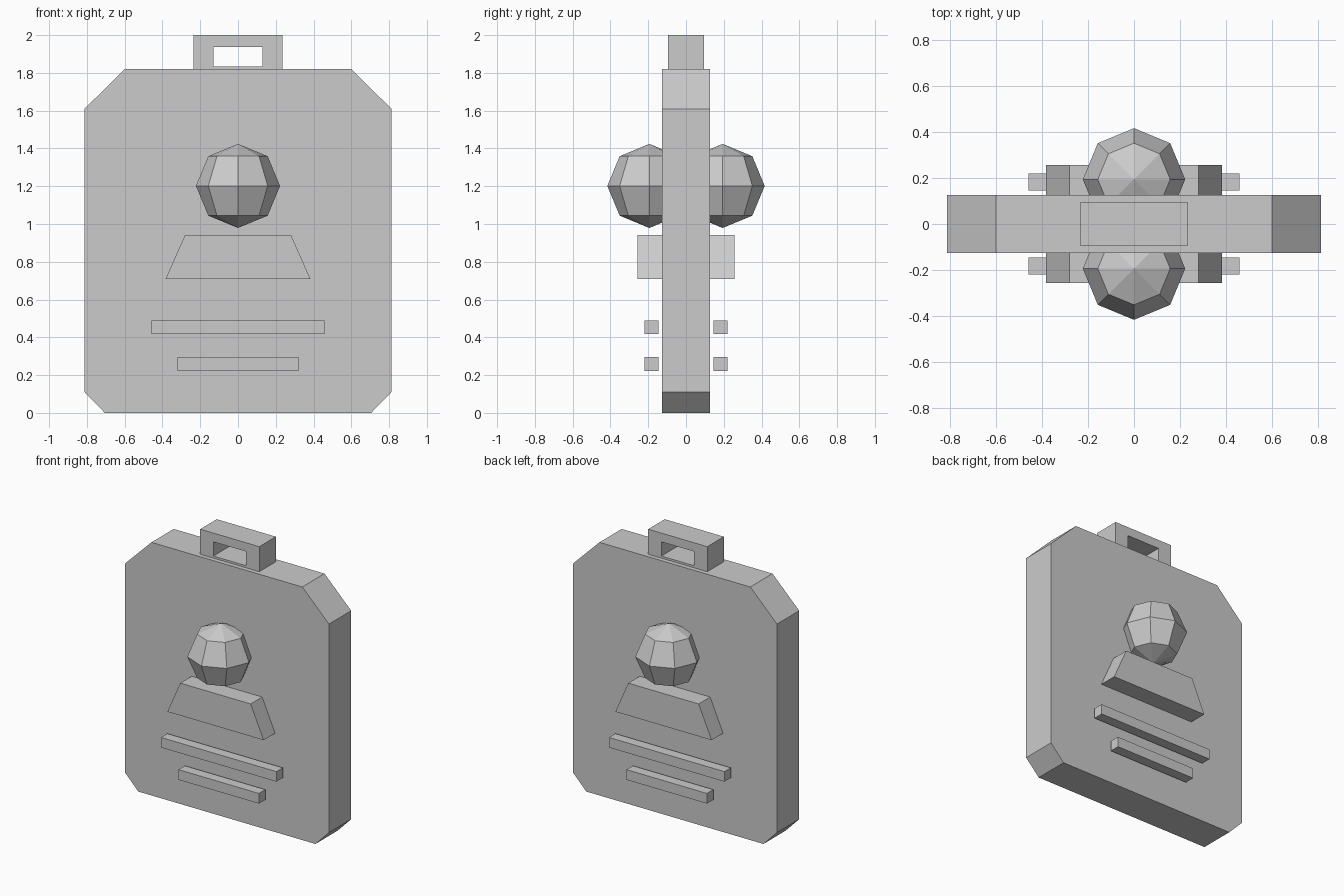
import bpy, bmesh

if "Cube" in bpy.data.objects:
    bpy.data.objects.remove(bpy.data.objects["Cube"])

grey = bpy.data.materials.new("plain grey")
grey.diffuse_color = (0.6, 0.6, 0.6, 1)
grey.use_nodes = True
grey.node_tree.nodes["Principled BSDF"].inputs["Base Color"].default_value = grey.diffuse_color


def finish(name, bm):
    bmesh.ops.recalc_face_normals(bm, faces=bm.faces[:])
    mesh = bpy.data.meshes.new(name)
    bm.to_mesh(mesh)
    bm.free()
    mesh.materials.append(grey)
    obj = bpy.data.objects.new(name, mesh)
    bpy.context.collection.objects.link(obj)
    return obj


def prism(name, profile, y0, y1):
    """Extrude an x-z profile from y0 to y1."""
    bm = bmesh.new()
    a = [bm.verts.new((x, y0, z)) for x, z in profile]
    b = [bm.verts.new((x, y1, z)) for x, z in profile]
    bm.faces.new(a)
    bm.faces.new(b[::-1])
    n = len(profile)
    for i in range(n):
        j = (i + 1) % n
        bm.faces.new((a[i], a[j], b[j], b[i]))
    return finish(name, bm)


def rect(w, z0, z1):
    return [(-w, z0), (w, z0), (w, z1), (-w, z1)]


def frame(name, outer, inner, d):
    """Rectangular frame with an open window, depth -d to d."""
    bm = bmesh.new()
    loops = [[bm.verts.new((x, y, z)) for x, z in p]
             for p, y in ((outer, -d), (outer, d), (inner, d), (inner, -d))]
    for k in range(4):
        a, b = loops[k], loops[(k + 1) % 4]
        for i in range(4):
            j = (i + 1) % 4
            bm.faces.new((a[i], a[j], b[j], b[i]))
    return finish(name, bm)


# Card body with clipped corners
right = [(0.705, 0), (0.812, 0.11), (0.812, 1.61), (0.60, 1.82)]
prism("card_body", right + [(-x, z) for x, z in reversed(right)], -0.126, 0.126)

# Strap loop on top
frame("strap_loop", rect(0.235, 1.77, 2.0), rect(0.13, 1.835, 1.937), 0.094)

# Raised portrait and text bars, same on both sides
for side, s in (("front", -1), ("back", 1)):
    bm = bmesh.new()
    bmesh.ops.create_uvsphere(bm, u_segments=8, v_segments=4, radius=0.2225)
    head = finish(side + "_portrait_head", bm)
    head.location = (0, s * 0.194, 1.2015)

    prism(side + "_portrait_shoulders",
          [(-0.383, 0.71), (0.383, 0.71), (0.28, 0.943), (-0.28, 0.943)],
          s * 0.108, s * 0.256)
    prism(side + "_long_bar", rect(0.459, 0.418, 0.49), s * 0.146, s * 0.219)
    prism(side + "_short_bar", rect(0.32, 0.223, 0.296), s * 0.146, s * 0.219)
